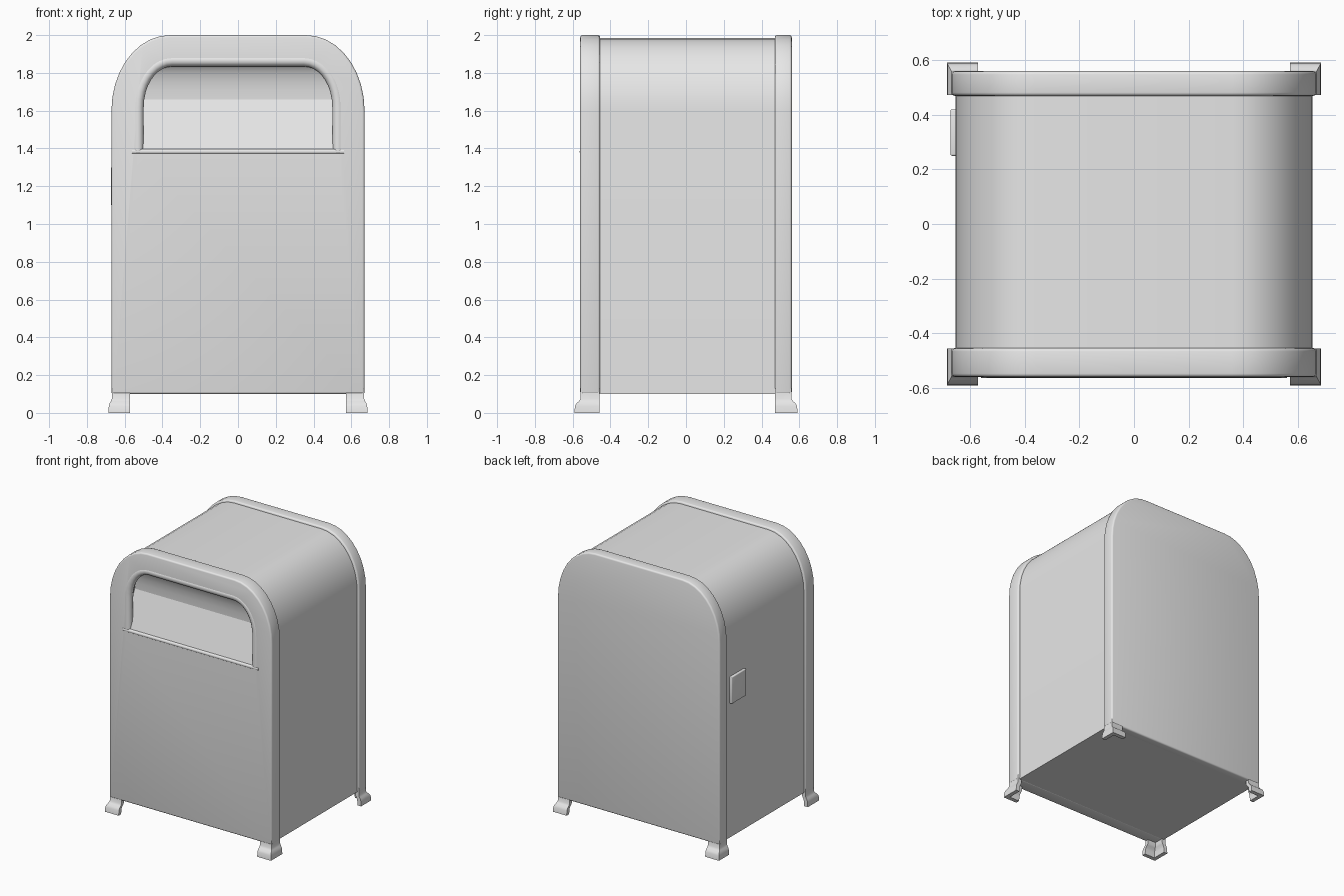
import bpy, bmesh, math
from mathutils import Vector

if "Cube" in bpy.data.objects:
    bpy.data.objects.remove(bpy.data.objects["Cube"])

grey = bpy.data.materials.new("light grey paint")
grey.diffuse_color = (0.8, 0.8, 0.8, 1)
grey.use_nodes = True
grey.node_tree.nodes["Principled BSDF"].inputs["Base Color"].default_value = grey.diffuse_color


def finish(ob, bevel=0.0, cutter=None):
    """Apply bevel and cut, then smooth and colour."""
    if bevel:
        m = ob.modifiers.new("round", 'BEVEL')
        m.width, m.segments = bevel, 3
        m.limit_method, m.angle_limit = 'ANGLE', math.radians(45)
    if cutter:
        m = ob.modifiers.new("cut", 'BOOLEAN')
        m.operation, m.solver, m.object = 'DIFFERENCE', 'EXACT', cutter
    bpy.ops.object.select_all(action='DESELECT')
    ob.select_set(True)
    bpy.context.view_layer.objects.active = ob
    bpy.ops.object.convert(target='MESH')
    ob = bpy.context.object
    ob.data.materials.clear()
    ob.data.materials.append(grey)
    bpy.ops.object.shade_smooth_by_angle(angle=math.radians(40))
    return ob


def loft(name, rings):
    """Closed solid through rings of equal point count."""
    bm = bmesh.new()
    vs = [[bm.verts.new(p) for p in r] for r in rings]
    n = len(vs[0])
    for a, b in zip(vs, vs[1:]):
        for i in range(n):
            j = (i + 1) % n
            bm.faces.new((a[i], a[j], b[j], b[i]))
    bm.faces.new(vs[0])
    bm.faces.new(vs[-1])
    bmesh.ops.recalc_face_normals(bm, faces=bm.faces)
    me = bpy.data.meshes.new(name)
    bm.to_mesh(me)
    bm.free()
    ob = bpy.data.objects.new(name, me)
    bpy.context.collection.objects.link(ob)
    return ob


def along_y(name, pts, y0, y1):
    return loft(name, [[(x, y, z) for x, z in pts] for y in (y0, y1)])


def along_x(name, pts, w):
    return loft(name, [[(x, y, z) for y, z in pts] for x in (-w, w)])


def arch(w, bottom, top, flat, spring, n=9):
    """Flat-topped arch with elliptical shoulders, in x and z."""
    right = [(w, bottom)]
    for i in range(n + 1):
        t = math.pi / 2 * i / n
        right.append((flat + (w - flat) * math.cos(t),
                      spring + (top - spring) * math.sin(t)))
    return right + [(-x, z) for x, z in reversed(right)]


# Main shell between the two end panels
finish(along_y("body", arch(0.655, 0.10, 1.985, 0.36, 1.6), -0.46, 0.50))

# End panels; the front one has an opening
outline = arch(0.67, 0.10, 2.0, 0.36, 1.6)
opening = arch(0.53, 1.38, 1.865, 0.35, 1.62)
cutter = along_y("opening_cutter", opening, -0.7, -0.3)
cutter.hide_render = True
finish(along_y("front_panel", outline, -0.56, -0.455), 0.012, cutter)
finish(along_y("back_panel", outline, 0.47, 0.56), 0.012)
bpy.data.objects.remove(cutter)

# Sloping chute floor and curved hood inside the opening
finish(along_x("chute_floor", [(-0.555, 1.38), (-0.465, 1.66),
                               (-0.458, 1.66), (-0.458, 1.37), (-0.55, 1.37)], 0.545))
hood = [(-0.465 - 0.075 * (1 - math.cos(t)), 1.66 + 0.19 * math.sin(t))
        for t in (math.pi / 2 * i / 6 for i in range(7))]
finish(along_x("chute_hood", hood + [(-0.458, 1.85), (-0.458, 1.66)], 0.545))


def tube(name, pts, y, r):
    cu = bpy.data.curves.new(name, 'CURVE')
    cu.dimensions = '3D'
    cu.bevel_depth, cu.bevel_resolution, cu.use_fill_caps = r, 3, True
    sp = cu.splines.new('POLY')
    sp.points.add(len(pts) - 1)
    for p, (x, z) in zip(sp.points, pts):
        p.co = (x, y, z, 1)
    ob = bpy.data.objects.new(name, cu)
    bpy.context.collection.objects.link(ob)
    return finish(ob)


# Rolled trim around the opening and lip below it
tube("opening_trim", arch(0.53, 1.375, 1.865, 0.35, 1.62), -0.533, 0.031)
tube("opening_lip", [(-0.56, 1.383), (0.56, 1.383)], -0.55, 0.014)

# Flared angle-shaped feet at the four corners
levels = [(0.13, 0.668, 0.558), (0.075, 0.668, 0.558), (0.062, 0.673, 0.567),
          (0.05, 0.68, 0.58), (0.035, 0.684, 0.588), (0.0, 0.686, 0.591)]
for sx, side in ((-1, "left"), (1, "right")):
    for sy, end, inner in ((-1, "front", 0.457), (1, "back", 0.472)):
        rings = []
        for z, ox, oy in levels:
            t = 0.03
            ell = [(0.572, oy), (ox, oy), (ox, inner), (ox - t, inner),
                   (ox - t, oy - t), (0.572, oy - t)]
            rings.append([(sx * x, sy * y, z) for x, y in ell])
        finish(loft(f"foot_{end}_{side}", rings))

# Small latch plate on the left side
latch = [(y, z) for y, z in ((0.25, 1.1), (0.42, 1.1), (0.42, 1.3), (0.25, 1.3))]
finish(loft("latch_plate", [[(x, y, z) for y, z in latch] for x in (-0.64, -0.673)]), 0.006)
